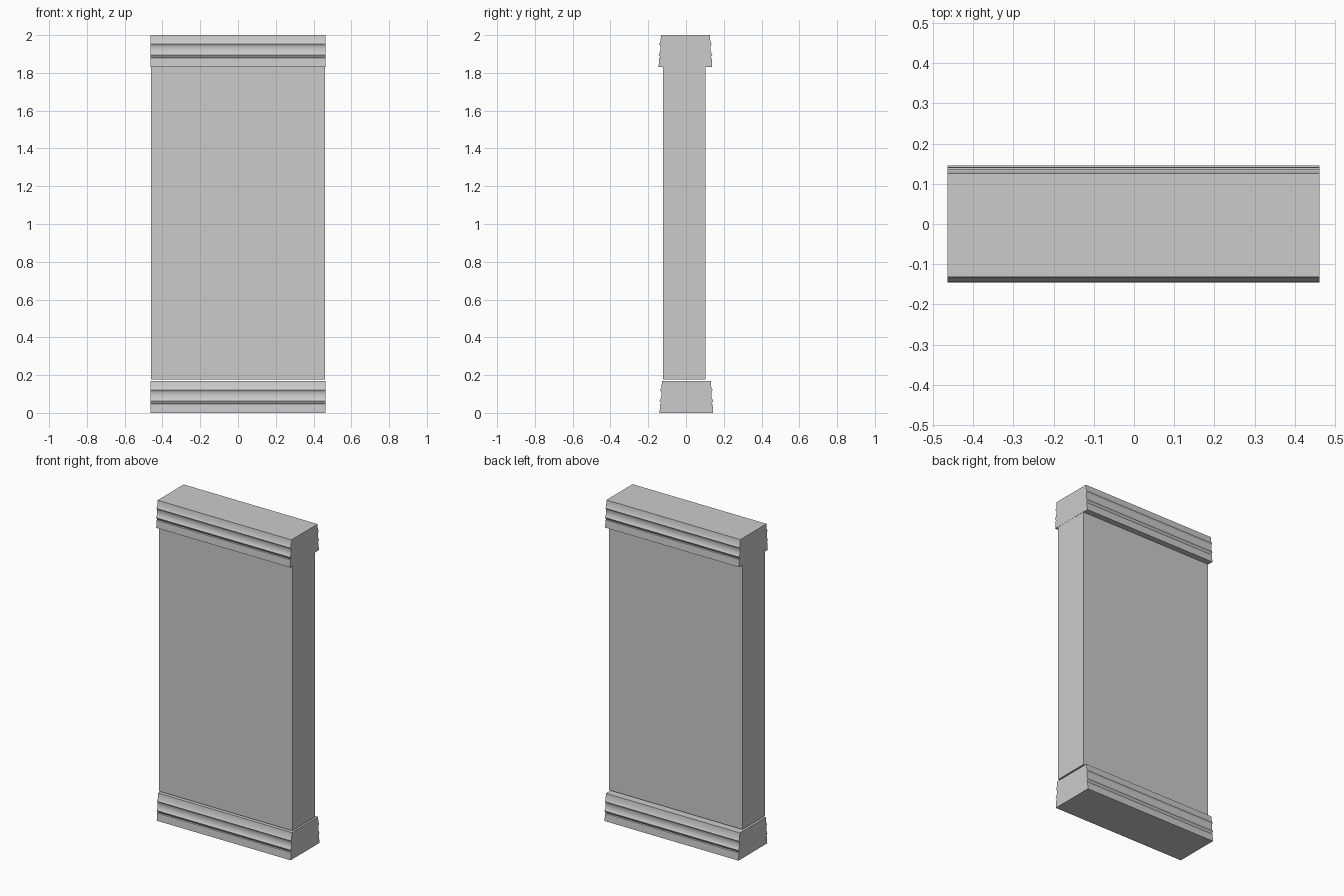
import bpy, bmesh

if "Cube" in bpy.data.objects:
    bpy.data.objects.remove(bpy.data.objects["Cube"])

X0, X1 = -0.464, 0.462

# moulding outline: (half depth, height), bottom to top
PROFILE = [(0.142, 0.0), (0.139, 0.046), (0.133, 0.049), (0.143, 0.064),
           (0.138, 0.071), (0.134, 0.082), (0.132, 0.094), (0.1325, 0.106),
           (0.135, 0.115), (0.140, 0.121), (0.132, 0.134), (0.129, 0.168)]


def extrude_outline(name, outline, x0, x1):
    """Solid made by sweeping a (y, z) outline along x."""
    bm = bmesh.new()
    face = bm.faces.new([bm.verts.new((x0, y, z)) for y, z in outline])
    new = bmesh.ops.extrude_face_region(bm, geom=[face])["geom"]
    verts = [g for g in new if isinstance(g, bmesh.types.BMVert)]
    bmesh.ops.translate(bm, verts=verts, vec=(x1 - x0, 0, 0))
    bmesh.ops.recalc_face_normals(bm, faces=bm.faces)
    mesh = bpy.data.meshes.new(name)
    bm.to_mesh(mesh)
    bm.free()
    obj = bpy.data.objects.new(name, mesh)
    bpy.context.collection.objects.link(obj)
    bpy.ops.object.select_all(action='DESELECT')
    obj.select_set(True)
    bpy.context.view_layer.objects.active = obj
    bpy.ops.object.shade_smooth_by_angle(angle=0.5)
    return obj


def moulding(name, y, z):
    front = [(y - d, z + h) for d, h in PROFILE]
    back = [(y + d, z + h) for d, h in reversed(PROFILE)]
    extrude_outline(name, front + back, X0, X1)


# base and cap mouldings
moulding("base_moulding", 0.002, 0.0)
moulding("cap_moulding", -0.003, 1.832)

# plain slab between, with a thin gap above the base
extrude_outline("wall_panel", [(-0.122, 0.178), (0.102, 0.178),
                               (0.102, 1.834), (-0.122, 1.834)], -0.461, 0.461)
